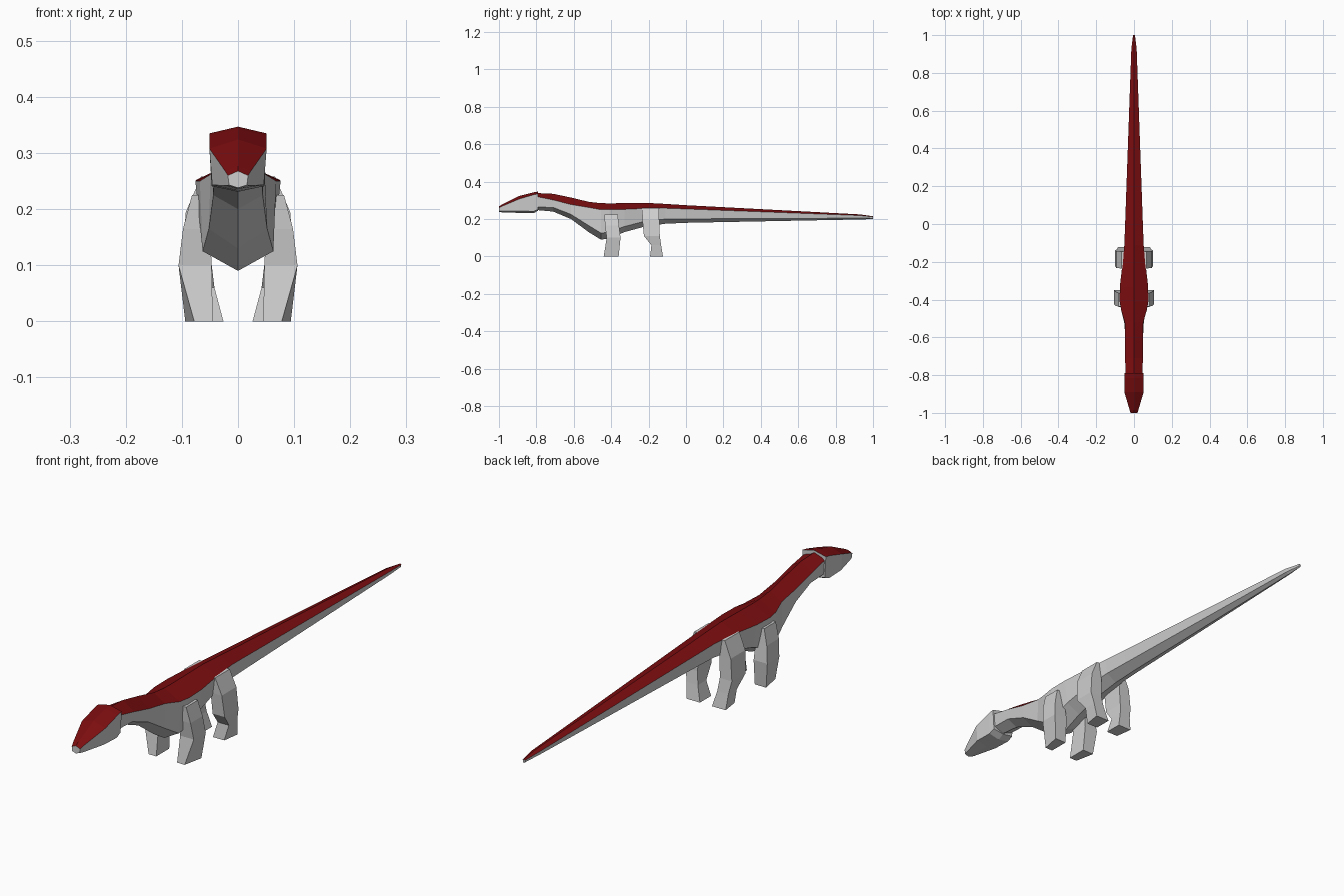
import bpy
import bmesh

if "Cube" in bpy.data.objects:
    bpy.data.objects.remove(bpy.data.objects["Cube"], do_unlink=True)


def material(name, rgb):
    mat = bpy.data.materials.new(name)
    mat.use_nodes = True
    mat.diffuse_color = (*rgb, 1)
    mat.node_tree.nodes["Principled BSDF"].inputs["Base Color"].default_value = (*rgb, 1)
    return mat


GREY = material("light grey skin", (0.62, 0.62, 0.62))
RED = material("dark red back", (0.2, 0.004, 0.005))


def loft(name, rings, red_sides=()):
    """Join rings of points with flat faces and close both ends."""
    bm = bmesh.new()
    loops = [[bm.verts.new(p) for p in ring] for ring in rings]
    n = len(loops[0])
    for a, b in zip(loops, loops[1:]):
        for k in range(n):
            j = (k + 1) % n
            face = bm.faces.new((a[k], a[j], b[j], b[k]))
            face.material_index = int(k in red_sides)
    bm.faces.new(loops[0])
    bm.faces.new(loops[-1])
    bmesh.ops.recalc_face_normals(bm, faces=bm.faces)
    mesh = bpy.data.meshes.new(name)
    bm.to_mesh(mesh)
    bm.free()
    mesh.materials.append(GREY)
    mesh.materials.append(RED)
    obj = bpy.data.objects.new(name, mesh)
    bpy.context.collection.objects.link(obj)
    return obj


def hexagon(y, ridge, upper, lower, keel, wu, wl):
    """Six-sided section: back ridge, upper edges, lower edges, belly keel."""
    return [(0, y, ridge), (wu, y, upper), (wl, y, lower),
            (0, y, keel), (-wl, y, lower), (-wu, y, upper)]


# Neck, trunk and tail: y, ridge, upper, lower, keel, upper and lower half width
body = [
    (-0.82, 0.340, 0.325, 0.265, 0.250, 0.044, 0.040),
    (-0.71, 0.335, 0.302, 0.262, 0.240, 0.047, 0.042),
    (-0.615, 0.315, 0.278, 0.225, 0.200, 0.047, 0.044),
    (-0.52, 0.292, 0.262, 0.165, 0.130, 0.049, 0.052),
    (-0.455, 0.285, 0.250, 0.125, 0.090, 0.068, 0.063),
    (-0.41, 0.284, 0.250, 0.130, 0.097, 0.076, 0.063),
    (-0.33, 0.285, 0.252, 0.160, 0.130, 0.075, 0.060),
    (-0.22, 0.287, 0.257, 0.188, 0.160, 0.062, 0.052),
    (-0.11, 0.281, 0.258, 0.200, 0.175, 0.051, 0.044),
    (0.0, 0.274, 0.254, 0.201, 0.180, 0.047, 0.040),
    (0.93, 0.225, 0.219, 0.205, 0.198, 0.014, 0.011),
    (1.0, 0.215, 0.212, 0.204, 0.200, 0.005, 0.004),
]
loft("body_and_tail", [hexagon(*s) for s in body], red_sides=(0, 5))

# Head, a little wider than the neck, tapering to a blunt snout
head = [
    (-0.79, 0.347, 0.335, 0.252, 0.245, 0.051, 0.046),
    (-0.815, 0.343, 0.330, 0.241, 0.231, 0.051, 0.047),
    (-0.89, 0.324, 0.308, 0.243, 0.233, 0.051, 0.046),
    (-0.985, 0.277, 0.268, 0.242, 0.236, 0.023, 0.021),
    (-1.0, 0.268, 0.260, 0.243, 0.238, 0.018, 0.016),
]
loft("head", [hexagon(*s) for s in head], red_sides=(0, 5))


def leg_pair(name, sections):
    """Four-sided leg: z, front y, back y, inner x, outer x, extra back width."""
    rings = [[(x0, y0, z), (x1, y0, z), (x1 + dx, y1, z), (x0, y1, z)]
             for z, y0, y1, x0, x1, dx in sections]
    leg = loft(name, rings)
    leg.modifiers.new("mirror", 'MIRROR').use_axis = (True, False, False)


leg_pair("front_legs", [
    (0.225, -0.437, -0.365, 0.045, 0.082, 0.0),
    (0.165, -0.433, -0.358, 0.050, 0.098, 0.0),
    (0.100, -0.424, -0.350, 0.047, 0.106, 0.0),
    (0.000, -0.440, -0.360, 0.045, 0.078, 0.016),
])
leg_pair("hind_legs", [
    (0.258, -0.235, -0.145, 0.035, 0.066, 0.0),
    (0.195, -0.233, -0.143, 0.045, 0.093, 0.0),
    (0.110, -0.225, -0.140, 0.048, 0.100, 0.0),
    (0.060, -0.185, -0.133, 0.042, 0.090, 0.0),
    (0.000, -0.192, -0.123, 0.026, 0.075, 0.010),
])
